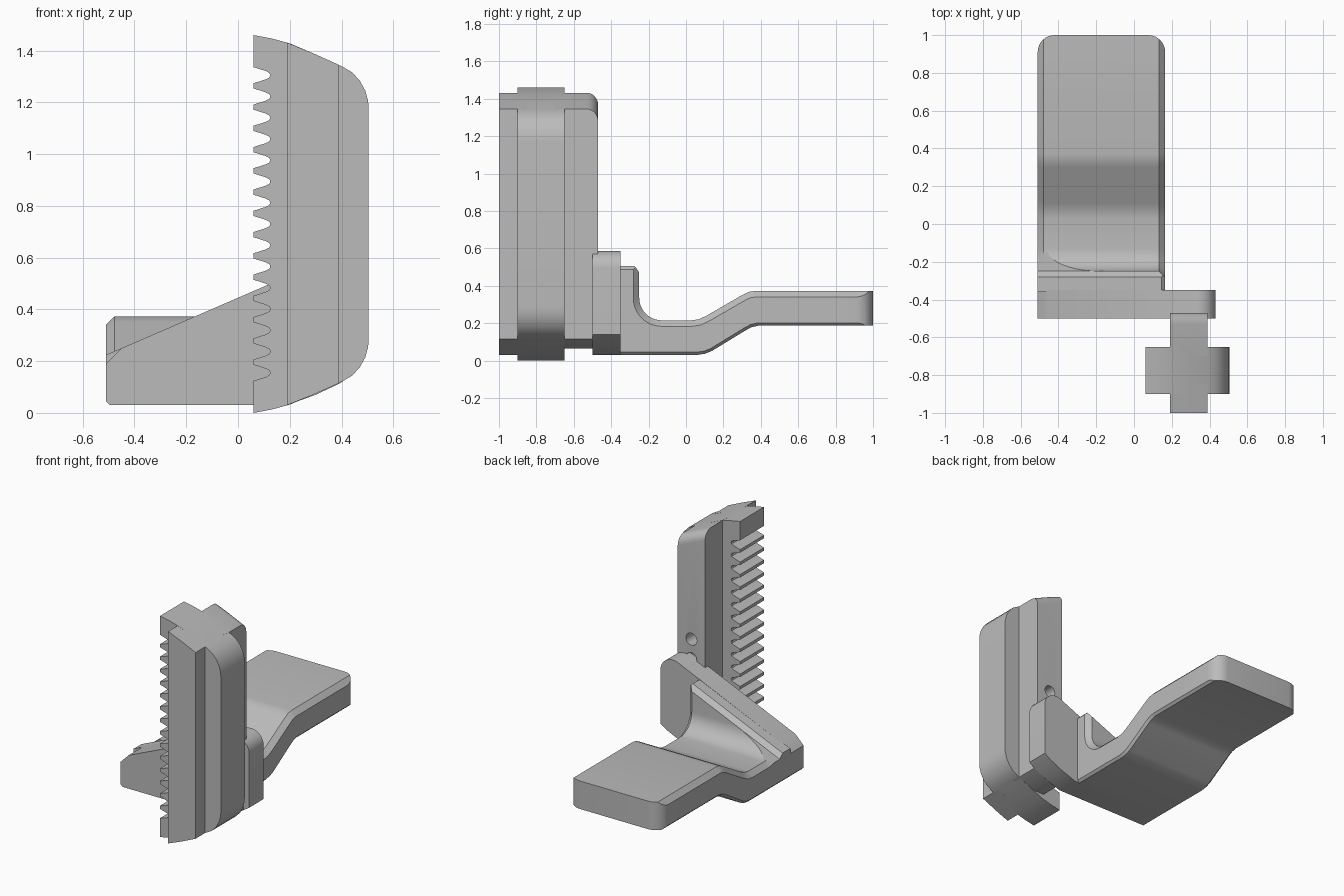
import bpy, bmesh, math
from mathutils import Vector

if "Cube" in bpy.data.objects:
    bpy.data.objects.remove(bpy.data.objects["Cube"])

grey = bpy.data.materials.new("plain grey")
grey.use_nodes = True
COLOUR = (0.5, 0.5, 0.5, 1)
grey.diffuse_color = COLOUR
grey.node_tree.nodes["Principled BSDF"].inputs["Base Color"].default_value = COLOUR


def prism(name, pts, axis, a, b, bevels=()):
    """Extrude a 2D outline along an axis; bevels are (edge rule, size, segments)."""
    def place(p, t):
        return {"x": (t, *p), "y": (p[0], t, p[1]), "z": (*p, t)}[axis]
    bm = bmesh.new()
    lo = [bm.verts.new(place(p, a)) for p in pts]
    hi = [bm.verts.new(place(p, b)) for p in pts]
    bm.faces.new(lo)
    bm.faces.new(hi)
    for i in range(len(pts)):
        j = (i + 1) % len(pts)
        bm.faces.new((lo[i], lo[j], hi[j], hi[i]))
    bmesh.ops.recalc_face_normals(bm, faces=bm.faces)
    for rule, size, seg in bevels:
        bm.normal_update()
        edges = [e for e in bm.edges if rule(e)]
        bmesh.ops.bevel(bm, geom=edges, offset=size, segments=seg, profile=0.5,
                        affect="EDGES", clamp_overlap=True)
    me = bpy.data.meshes.new(name)
    bm.to_mesh(me)
    bm.free()
    ob = bpy.data.objects.new(name, me)
    bpy.context.collection.objects.link(ob)
    me.materials.append(grey)
    return ob


def activate(ob):
    bpy.ops.object.select_all(action="DESELECT")
    ob.select_set(True)
    bpy.context.view_layer.objects.active = ob


def boolean(ob, cutter, op):
    mod = ob.modifiers.new("cut", "BOOLEAN")
    mod.operation, mod.object, mod.solver = op, cutter, "EXACT"
    activate(ob)
    bpy.ops.object.modifier_apply(modifier=mod.name)
    bpy.data.objects.remove(cutter)


def arc(cx, cz, r, a0, a1, n=8):
    angles = [math.radians(a0 + (a1 - a0) * i / n) for i in range(n + 1)]
    return [(cx + r * math.cos(t), cz + r * math.sin(t)) for t in angles]


# toothed rack: curved outer outline, mirrored about mid height, notches on the inner side
MID = 0.73
crown = [(0.06, 1.46), (0.13, 1.447), (0.2, 1.428), (0.29, 1.39), (0.40, 1.34), (0.44, 1.317),
         (0.47, 1.285), (0.492, 1.245), (0.503, 1.205), (0.505, 1.17)]
outline = crown + [(x, 2 * MID - z) for x, z in reversed(crown)]
for i in range(15):
    c = 0.155 + i * 1.15 / 14
    outline += [(0.06, c - 0.031), (0.108, c - 0.016), (0.121, c - 0.009), (0.125, c),
                (0.121, c + 0.009), (0.108, c + 0.016), (0.06, c + 0.031)]
rack = prism("toothed_rack", outline, "y", -0.90, -0.65)

# front and rear ribs of the cross-shaped column
top = [(0.39, 1.345), (0.29, 1.39), (0.19, 1.431)]
front_rib = prism("front_rib", [(0.19, 0.03), (0.29, 0.07), (0.39, 0.115)] + top,
                  "y", -1.0, -0.85)


def rear_top_edge(e):
    return all(abs(v.co.y + 0.47) < 1e-4 and v.co.z > 1.3 for v in e.verts)


rear_rib = prism("rear_rib", [(0.19, 0.065), (0.27, 0.065), (0.39, 0.115)] + top,
                 "y", -0.7, -0.47, [(rear_top_edge, 0.06, 6)])
for z in (0.56, 0.69):
    hole = prism("hole_cutter", arc(0.29, z, 0.04, 0, 345, 23), "y", -0.62, -0.4)
    boolean(rear_rib, hole, "DIFFERENCE")

# sloping plate that carries the pedal
SLOPE = 0.43
plate_pts = [(-0.495, 0.03), (0.19, 0.03), (0.30, 0.07), (0.39, 0.112), (0.432, 0.14)]
plate_pts += arc(0.342, 0.495, 0.09, 0, 113, 10)
plate_pts += [(-0.45, 0.25), (-0.51, 0.19), (-0.51, 0.045)]
plate = prism("sloping_plate", plate_pts, "y", -0.50, -0.35)

# pedal: side profile with chamfered long edges
profile = [(-0.36, 0.03), (0.06, 0.03), (0.10, 0.036), (0.14, 0.052), (0.32, 0.162),
           (0.35, 0.178), (0.39, 0.187), (1.0, 0.187), (1.0, 0.372), (0.37, 0.372),
           (0.335, 0.367), (0.30, 0.35), (0.11, 0.24), (0.07, 0.221), (0.03, 0.215)]
profile += arc(-0.13, 0.335, 0.12, 270, 180, 10)
profile += [(-0.25, 0.52), (-0.36, 0.52)]


def side_edge(e, upper):
    fs = e.link_faces
    if len(fs) != 2 or abs(abs(fs[0].normal.x) - abs(fs[1].normal.x)) < 0.9:
        return False
    n = min(fs, key=lambda f: abs(f.normal.x)).normal
    y = (e.verts[0].co.y + e.verts[1].co.y) / 2
    if upper:
        return n.z > 0.1 or (n.y > 0.5 and y < 0)
    return n.z < -0.1


pedal = prism("pedal", profile, "x", -0.51, 0.165,
              [(lambda e: side_edge(e, True), 0.032, 1),
               (lambda e: side_edge(e, False), 0.015, 1)])

# round the pedal's far corners
plan = [(-0.6, -0.6), (0.3, -0.6), (0.3, 0.5), (0.165, 0.5)]
plan += arc(0.075, 0.91, 0.09, 0, 90) + arc(-0.42, 0.91, 0.09, 90, 180)
plan += [(-0.51, 0.5), (-0.6, 0.5)]
boolean(pedal, prism("corner_cutter", plan, "z", -0.2, 1), "INTERSECT")

# trim the pedal's upright web along the plate's slope, with a chamfered rim
z0 = 0.25 + SLOPE * 0.45
web = [(-0.6, 0), (-0.28, 0), (-0.25, -0.03), (-0.15, -0.03), (-0.15, 1), (-0.6, 1)]
trim = prism("slope_cutter", [(y, z + z0) for y, z in web], "x", -0.7, 0.4)
for v in trim.data.vertices:
    v.co.z += SLOPE * v.co.x
boolean(pedal, trim, "DIFFERENCE")

for ob in (rack, front_rib, rear_rib, plate, pedal):
    activate(ob)
    bpy.ops.object.shade_smooth_by_angle(angle=math.radians(25))
